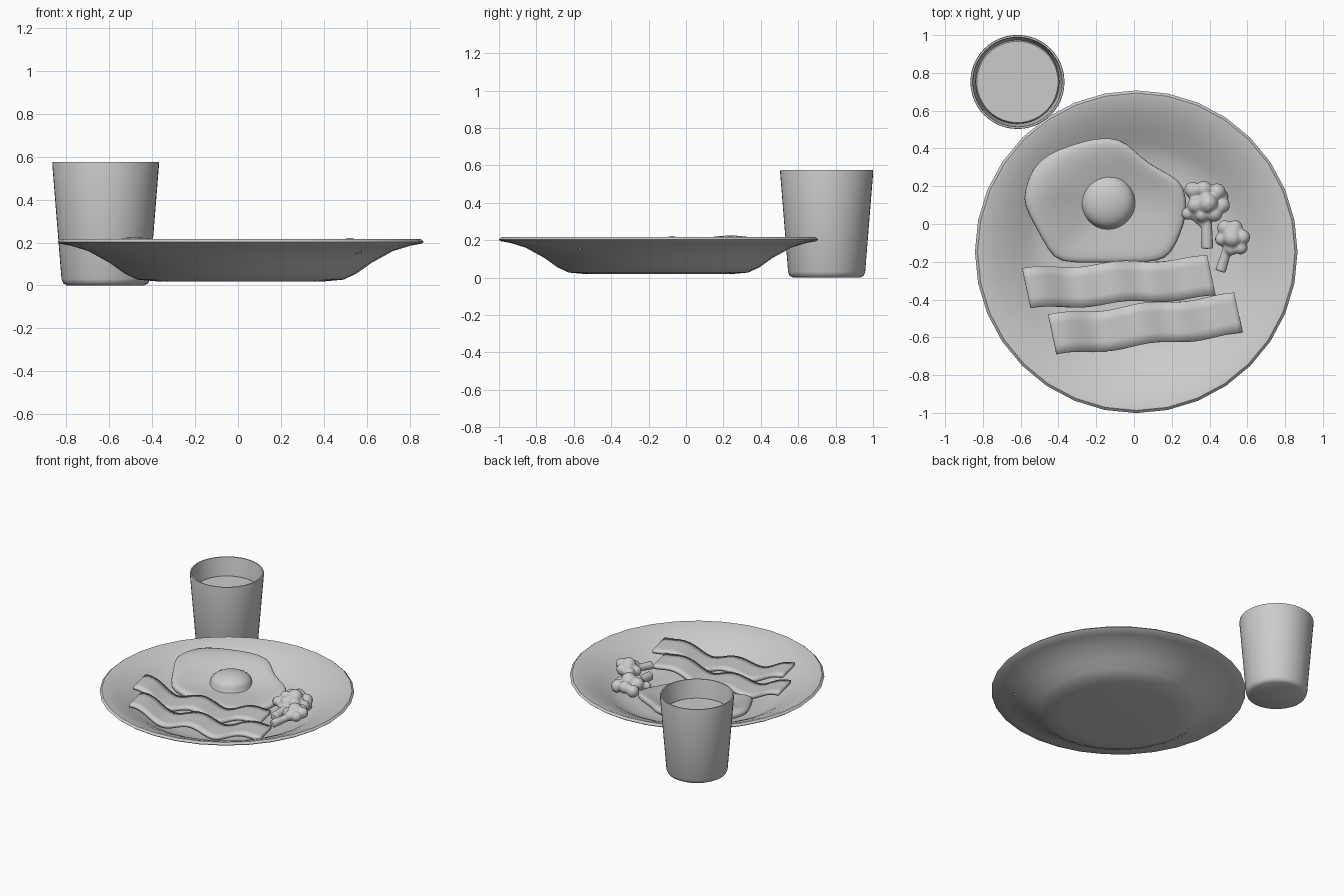
import bpy, bmesh, math
from mathutils import Vector

if "Cube" in bpy.data.objects:
    bpy.data.objects.remove(bpy.data.objects["Cube"])

PX, PY = 0.012, -0.147   # plate centre


def make(name, verts, faces, angle=40):
    me = bpy.data.meshes.new(name)
    me.from_pydata(verts, [], faces)
    bm = bmesh.new()
    bm.from_mesh(me)
    bmesh.ops.remove_doubles(bm, verts=bm.verts, dist=1e-5)
    bmesh.ops.recalc_face_normals(bm, faces=bm.faces)
    bm.to_mesh(me)
    bm.free()
    ob = bpy.data.objects.new(name, me)
    bpy.context.collection.objects.link(ob)
    bpy.ops.object.select_all(action='DESELECT')
    ob.select_set(True)
    bpy.context.view_layer.objects.active = ob
    bpy.ops.object.shade_smooth_by_angle(angle=math.radians(angle))
    return ob


def lathe(name, prof, cx, cy, n):
    verts, faces = [], []
    for r, z in prof:
        for i in range(n):
            a = 2 * math.pi * i / n
            verts.append((cx + r * math.cos(a), cy + r * math.sin(a), z))
    for k in range(len(prof) - 1):
        for i in range(n):
            j = (i + 1) % n
            faces.append((k * n + i, k * n + j, (k + 1) * n + j, (k + 1) * n + i))
    return make(name, verts, faces)


def smooth(t):
    t = max(0, min(1, t))
    return t * t * (3 - 2 * t)


# Plate
lathe("plate", [(0, .018), (.38, .018), (.48, .027), (.54, .055), (.61, .105), (.71, .16),
                (.79, .185), (.845, .195), (.854, .203), (.84, .216), (.82, .214), (.74, .183),
                (.65, .14), (.58, .094), (.51, .064), (.42, .05), (0, .05)], PX, PY, 32)

# Cup and drink
CX, CY = -.617, .752
lathe("cup", [(0, 0), (.18, 0), (.198, .01), (.206, .03), (.249, .565), (.247, .575), (.238, .575),
              (.235, .565), (.195, .05), (.18, .035), (0, .035)], CX, CY, 48)
lathe("drink", [(0, .04), (.19, .04), (.222, .435), (.215, .445), (0, .445)], CX, CY, 48)

# Egg white: rings between the outline and the yolk, curling up the plate
outline = [(-.59, .17), (-.55, .3), (-.46, .38), (-.35, .42), (-.2, .467), (-.07, .458), (0, .4),
           (.08, .32), (.2, .26), (.275, .2), (.287, .05), (.25, -.06), (.2, -.17), (.13, -.205),
           (0, -.215), (-.2, -.21), (-.4, -.215), (-.455, -.14), (-.53, -.01), (-.59, .1)]
YX, YY = -.14, .12
scales = [0, .3, .55, .75, .9, 1]
n = len(outline)
verts, faces = [], []
for s in scales:
    for x, y in outline:
        x, y = YX + (x - YX) * s, YY + (y - YY) * s
        r = math.hypot(x - PX, y - PY)
        z = .115 + .1 * smooth((r - .22) / .42)
        z += .022 * math.exp(-((x + .48) ** 2 + (y - .22) ** 2) / .008)
        verts.append((x, y, z - (.012 if s == 1 else 0)))
for k in range(len(scales) - 1):
    for i in range(n):
        j = (i + 1) % n
        faces.append((k * n + i, k * n + j, (k + 1) * n + j, (k + 1) * n + i))
egg = make("egg_white", verts, faces, 60)
m = egg.modifiers.new("thick", 'SOLIDIFY')
m.thickness, m.offset = .045, -1
if sum(p.normal.z for p in egg.data.polygons) < 0:
    egg.data.flip_normals()
m = egg.modifiers.new("soft", 'SUBSURF')
m.levels = m.render_levels = 1

# Yolk
yolk = [(.165, -.03), (.148, .0), (.14, .018)]
yolk += [(.14 * math.cos(a), .018 + .07 * math.sin(a))
         for a in [math.pi / 2 * i / 7 for i in range(1, 8)]]
lathe("egg_yolk", [(r, .117 + z) for r, z in yolk], YX, YY, 32)


# Bacon
def bacon(name, a, b, phase):
    a, b, side = Vector(a), Vector(b), Vector((-.045, .212))
    N, M = 36, 4
    verts, faces = [], []
    for i in range(N + 1):
        t = i / N
        c = a.lerp(b, t)
        wave = math.sin(t * 6 * math.pi * .85 + phase)
        for j in range(M + 1):
            p = c + side * (j / M - .5)
            z = .117 + .024 * wave + .06 * abs(2 * t - 1) ** 2.5
            verts.append((p.x, p.y + .009 * math.sin(t * 14 + phase), z))
    for i in range(N):
        for j in range(M):
            k = i * (M + 1) + j
            faces.append((k, k + M + 1, k + M + 2, k + 1))
    ob = make(name, verts, faces)
    m = ob.modifiers.new("thick", 'SOLIDIFY')
    m.thickness, m.offset = .022, 0


bacon("bacon_back", (-.57, -.345), (.41, -.28), .6)
bacon("bacon_front", (-.433, -.59), (.553, -.477), .6)


# Broccoli: lobes and stalks fused with a voxel remesh
def broccoli(name, lobes, stalks):
    bm = bmesh.new()
    for x, y, z, r in lobes:
        d = bmesh.ops.create_icosphere(bm, subdivisions=2, radius=r)
        bmesh.ops.translate(bm, verts=d['verts'], vec=(x, y, z))
    for p, q, r1, r2 in stalks:
        p, q = Vector(p), Vector(q)
        d = bmesh.ops.create_cone(bm, cap_ends=True, segments=10, radius1=r1, radius2=r2,
                                  depth=(q - p).length)
        mat = (q - p).to_track_quat('Z', 'Y').to_matrix().to_4x4()
        mat.translation = (p + q) / 2
        bmesh.ops.transform(bm, matrix=mat, verts=d['verts'])
    me = bpy.data.meshes.new(name)
    bm.to_mesh(me)
    bm.free()
    ob = bpy.data.objects.new(name, me)
    bpy.context.collection.objects.link(ob)
    m = ob.modifiers.new("fuse", 'REMESH')
    m.mode, m.voxel_size, m.use_smooth_shade = 'VOXEL', .008, True
    m = ob.modifiers.new("soft", 'SMOOTH')
    m.iterations = 3


broccoli("broccoli_back",
         [(.31, .18, .13, .045), (.37, .185, .145, .045), (.44, .17, .13, .047), (.465, .1, .12, .045),
          (.39, .11, .165, .055), (.325, .10, .15, .045), (.425, .055, .145, .045),
          (.36, .05, .145, .04), (.285, .055, .125, .035), (.465, .145, .105, .036)],
         [((.387, -.13, .105), (.385, .07, .12), .034, .026),
          ((.386, -.02, .11), (.30, .06, .12), .02, .026)])
broccoli("broccoli_front",
         [(.48, -.02, .145, .042), (.535, -.02, .155, .042), (.575, -.07, .165, .042),
          (.52, -.075, .175, .05), (.565, -.125, .155, .038), (.465, -.08, .14, .038),
          (.515, -.13, .15, .038)],
         [((.457, -.25, .12), (.505, -.10, .135), .03, .024)])
